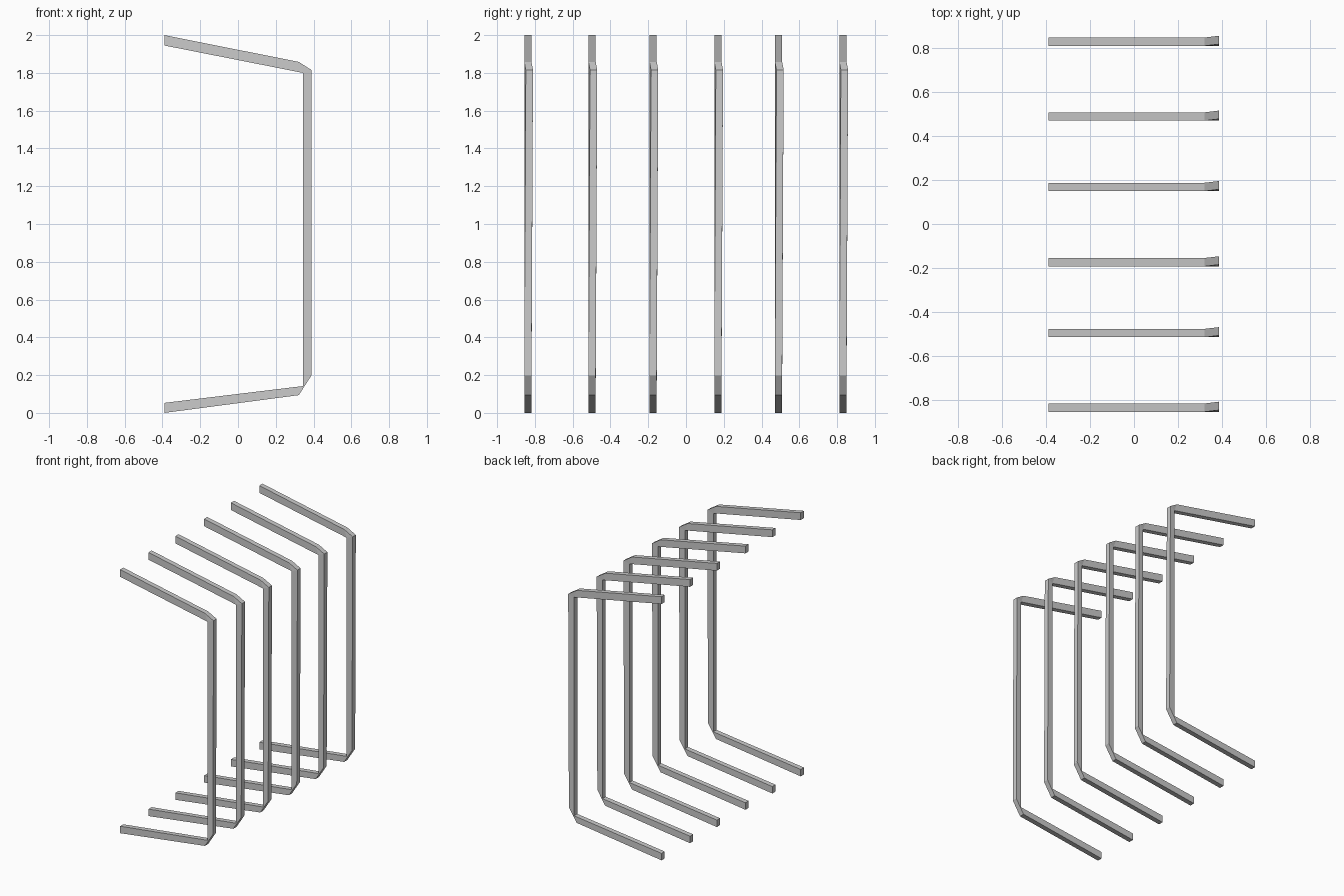
import bpy, bmesh

if "Cube" in bpy.data.objects:
    bpy.data.objects.remove(bpy.data.objects["Cube"])

# Bracket profile in x/z: inner points (4), then outer points (6)
INNER = [(-0.39, 1.945), (0.344, 1.80), (0.344, 0.142), (-0.39, 0.053)]
OUTER = [(-0.39, 2.0), (0.322, 1.858), (0.388, 1.816),
         (0.388, 0.197), (0.322, 0.094), (-0.39, 0.0)]
# Side panels: top arm, top corner, upright, bottom corner, bottom arm
PANELS = [(0, 1, 5, 4), (1, 6, 5), (1, 2, 7, 6), (2, 8, 7), (2, 3, 9, 8)]
RIM = [0, 1, 2, 3, 9, 8, 7, 6, 5, 4]
SKEW = {6: 0.008}          # the outer top corner leans sideways
HALF = 0.019


def bracket(name, yc):
    bm = bmesh.new()
    pts = INNER + OUTER
    near, far = [[bm.verts.new((x, yc + side + SKEW.get(i, 0), z))
                  for i, (x, z) in enumerate(pts)] for side in (-HALF, HALF)]
    for p in PANELS:
        bm.faces.new([near[i] for i in p])
        bm.faces.new([far[i] for i in reversed(p)])
    for a, b in zip(RIM, RIM[1:] + RIM[:1]):
        bm.faces.new((near[a], near[b], far[b], far[a]))
    bmesh.ops.recalc_face_normals(bm, faces=bm.faces)
    mesh = bpy.data.meshes.new(name)
    bm.to_mesh(mesh)
    bm.free()
    bpy.context.collection.objects.link(bpy.data.objects.new(name, mesh))


# Row of six bent bars
for n, y in enumerate((-0.837, -0.497, -0.174, 0.169, 0.490, 0.831), 1):
    bracket(f"bent_bar_{n}", y)
